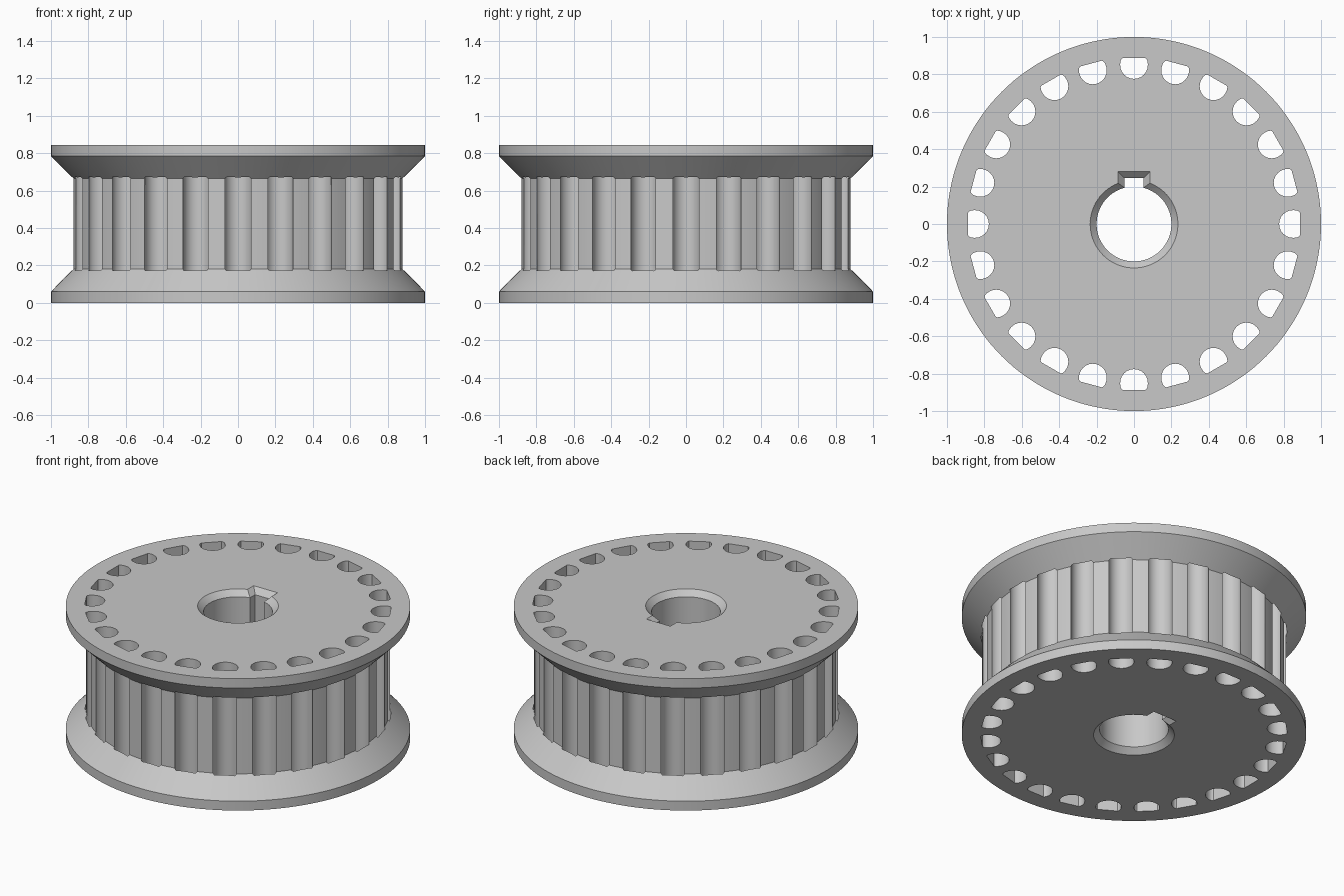
import bpy, bmesh
from math import sin, cos, pi, radians, asin

cube = bpy.data.objects.get("Cube")
if cube:
    bpy.data.objects.remove(cube, do_unlink=True)

HEIGHT = 0.845
RIM = 0.06          # straight edge of each flange
CONE = 0.18         # height where the flange cone meets the toothed drum
DRUM_R = 0.882
TEETH = 24
BORE_R = 0.2
CHAMFER = 0.035

steel = bpy.data.materials.new("grey_metal")
steel.use_nodes = True
GREY = (0.58, 0.58, 0.58, 1)
steel.diffuse_color = GREY
steel.node_tree.nodes["Principled BSDF"].inputs["Base Color"].default_value = GREY


def loft(bm, rings):
    """Skin a stack of equal-length rings and cap both ends."""
    loops = [[bm.verts.new(p) for p in ring] for ring in rings]
    n = len(loops[0])
    for a, b in zip(loops, loops[1:]):
        for i in range(n):
            j = (i + 1) % n
            bm.faces.new((a[i], a[j], b[j], b[i]))
    bm.faces.new(loops[0][::-1])
    bm.faces.new(loops[-1])


def make_object(name, bm):
    bmesh.ops.recalc_face_normals(bm, faces=bm.faces)
    mesh = bpy.data.meshes.new(name)
    bm.to_mesh(mesh)
    bm.free()
    mesh.materials.append(steel)
    obj = bpy.data.objects.new(name, mesh)
    bpy.context.collection.objects.link(obj)
    return obj


def circle(r, z, n=144):
    return [(r * cos(2 * pi * i / n), r * sin(2 * pi * i / n), z) for i in range(n)]


# Spool body: two coned flanges around a drum
profile = [(1, 0), (1, RIM), (DRUM_R, CONE),
           (DRUM_R, HEIGHT - CONE), (1, HEIGHT - RIM), (1, HEIGHT)]
bm = bmesh.new()
loft(bm, [circle(r, z) for r, z in profile])
pulley = make_object("toothed_pulley", bm)

# Tooth grooves: round root, bevelled mouth, running through both flanges
half = [(0.888, 0.06), (0.882, 0.067), (0.868, 0.073)]
root = [(0.85 - 0.074 * sin(a), 0.074 * cos(a)) for a in (pi * i / 12 for i in range(13))]
groove = half + root + [(r, -t) for r, t in reversed(half)]
bm = bmesh.new()
for k in range(TEETH):
    c, s = cos(2 * pi * k / TEETH), sin(2 * pi * k / TEETH)
    loft(bm, [[(r * c - t * s, r * s + t * c, z) for r, t in groove]
              for z in (-0.1, HEIGHT + 0.1)])
groove_cutter = make_object("groove_cutter", bm)


# Bore with keyway, chamfered at both ends
def bore_ring(grow, z):
    r, w, top = BORE_R + grow, 0.05 + grow, 0.245 + grow
    start = pi / 2 + asin(w / r)
    sweep = 2 * pi - 2 * asin(w / r)
    steps = 64
    ring = [(r * cos(start + sweep * i / steps), r * sin(start + sweep * i / steps), z)
            for i in range(steps + 1)]
    return ring + [(w, top, z), (-w, top, z)]


over = 0.03
bm = bmesh.new()
loft(bm, [bore_ring(CHAMFER + over, -over), bore_ring(0, CHAMFER),
          bore_ring(0, HEIGHT - CHAMFER), bore_ring(CHAMFER + over, HEIGHT + over)])
bore_cutter = make_object("bore_cutter", bm)

# Cut the body, then bake the result and drop the cutters
for cutter in (groove_cutter, bore_cutter):
    cutter.hide_render = True
    mod = pulley.modifiers.new(cutter.name, "BOOLEAN")
    mod.operation = "DIFFERENCE"
    mod.solver = "EXACT"
    mod.object = cutter
graph = bpy.context.evaluated_depsgraph_get()
baked = bpy.data.meshes.new_from_object(pulley.evaluated_get(graph))
pulley.modifiers.clear()
pulley.data = baked
for cutter in (groove_cutter, bore_cutter):
    bpy.data.objects.remove(cutter, do_unlink=True)

bpy.ops.object.select_all(action="DESELECT")
pulley.select_set(True)
bpy.context.view_layer.objects.active = pulley
bpy.ops.object.shade_smooth_by_angle(angle=radians(30))
